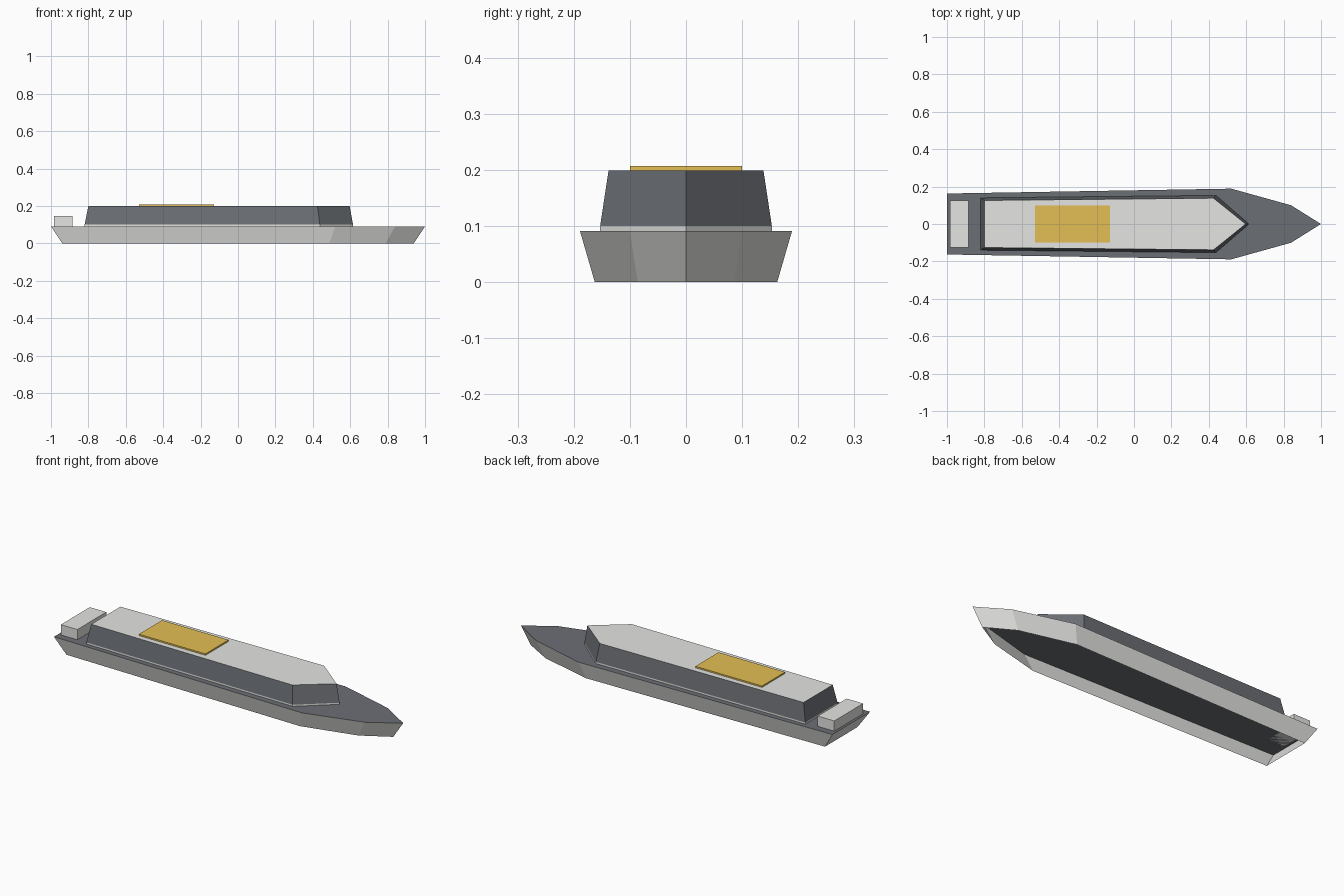
import bpy, bmesh

if "Cube" in bpy.data.objects:
    bpy.data.objects.remove(bpy.data.objects["Cube"])


def material(name, color):
    m = bpy.data.materials.new(name)
    m.diffuse_color = (*color, 1)
    m.use_nodes = True
    m.node_tree.nodes["Principled BSDF"].inputs["Base Color"].default_value = m.diffuse_color
    return m


light = material("light grey", (0.78, 0.78, 0.76))
dark = material("slate grey", (0.148, 0.159, 0.177))
gold = material("gold", (0.77, 0.52, 0.09))


def mirrored(half):
    """Close a half outline across the centre line, counter-clockwise from above."""
    return [(x, -y) for x, y in half] + [(x, y) for x, y in reversed(half) if y > 0]


def loft(name, bottom, top, z0, z1, side, cap=None, floor=None):
    """Walls between two outlines, with an optional top cap and floor."""
    bm = bmesh.new()
    lo = [bm.verts.new((x, y, z0)) for x, y in bottom]
    hi = [bm.verts.new((x, y, z1)) for x, y in top]
    n = len(lo)
    for i in range(n):
        j = (i + 1) % n
        bm.faces.new((lo[i], lo[j], hi[j], hi[i]))
    if cap:
        bm.faces.new(hi).material_index = 1
    if floor:
        bm.faces.new(lo[::-1]).material_index = 2
    me = bpy.data.meshes.new(name)
    bm.to_mesh(me)
    bm.free()
    for m in (side, cap or side, floor or side):
        me.materials.append(m)
    ob = bpy.data.objects.new(name, me)
    bpy.context.collection.objects.link(ob)


def box(name, x0, x1, y, z0, z1, mat):
    o = mirrored([(x0, y), (x1, y)])
    loft(name, o, o, z0, z1, mat, mat, mat)


# Hull flaring outward to the deck, open underneath
deck = mirrored([(-1, 0.163), (0.52, 0.189), (0.84, 0.10), (1, 0)])
keel = [(x * 0.94, y * 0.86) for x, y in deck]
loft("hull", keel, deck, 0, 0.091, light, dark)

# Cabin on a thin light plinth, walls leaning in to the roof
base = mirrored([(-0.82, 0.14), (0.438, 0.153), (0.615, 0)])
roof = mirrored([(-0.80, 0.126), (0.425, 0.138), (0.597, 0)])
loft("cabin_plinth", base, base, 0.091, 0.1, light)
loft("cabin", base, roof, 0.1, 0.199, dark, light)

# Roof hatch and stern locker
box("roof_hatch", -0.53, -0.127, 0.10, 0.199, 0.207, gold)
box("stern_locker", -0.985, -0.885, 0.125, 0.091, 0.147, light)
